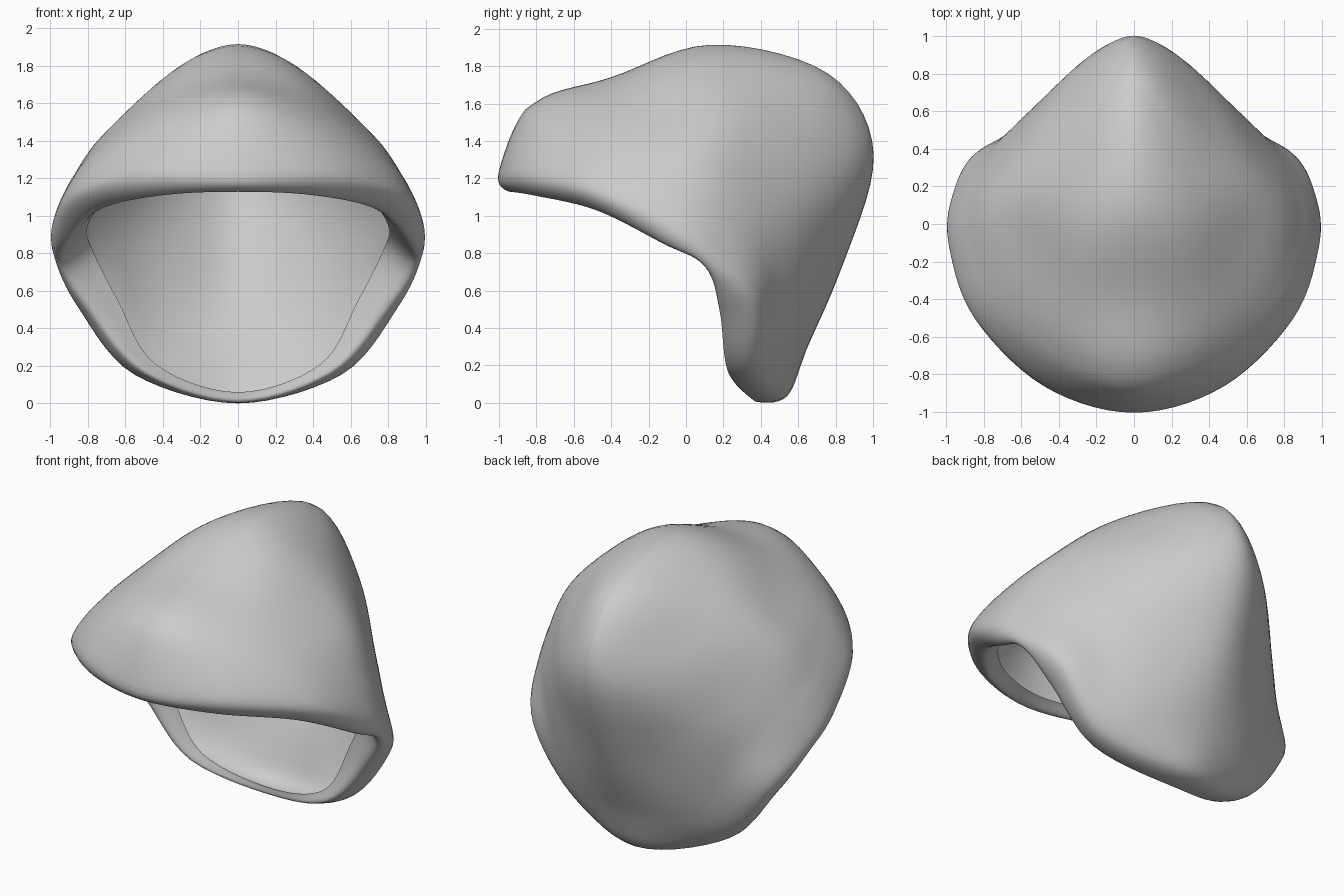
import bpy
from mathutils import Vector

if "Cube" in bpy.data.objects:
    bpy.data.objects.remove(bpy.data.objects["Cube"])

# Half rings (right side), each from the front centre round to the bottom centre
LIP = [(0, -.86, 1.17), (.38, -.74, 1.16), (.68, -.42, 1.09), (.80, -.08, .95),
       (.78, .15, .83), (.64, .23, .55), (.44, .26, .21), (0, .36, .06)]
RIM = [(0, -.95, 1.13), (.42, -.82, 1.11), (.76, -.48, 1.03), (.92, -.12, .85),
       (.93, .10, .73), (.79, .185, .49), (.50, .23, .16), (0, .38, .005)]
BRIM = [(0, -1.0, 1.24), (.48, -.86, 1.23), (.85, -.50, 1.14), (.985, -.12, .96),
        (.97, .14, .80), (.85, .36, .54), (.56, .38, .17), (0, .54, .035)]
FLANK = [(0, -.82, 1.61), (.42, -.69, 1.50), (.74, -.38, 1.36), (.90, -.02, 1.16),
         (.84, .28, .97), (.68, .48, .72), (.46, .54, .32), (0, .645, .28)]
SLOPE = [(0, -.40, 1.74), (.36, -.36, 1.66), (.63, -.08, 1.51), (.75, .15, 1.37),
         (.68, .41, 1.17), (.54, .62, .97), (.32, .74, .78), (0, .84, .73)]
CROWN = [(0, .13, 1.92), (.21, .13, 1.86), (.38, .23, 1.73), (.45, .39, 1.60),
         (.42, .60, 1.46), (.32, .79, 1.36), (.18, .935, 1.31), (0, 1.01, 1.33)]
APEX = Vector((0, .76, 1.76))
AROUND, ALONG = 7, 7


def spline(p0, p1, p2, p3, t):
    return 0.5 * (2 * p1 + (p2 - p0) * t + (2 * p0 - 5 * p1 + 4 * p2 - p3) * t * t
                  + (3 * p1 - p0 - 3 * p2 + p3) * t ** 3)


def full_ring(half):
    """Mirror a half ring and smooth it into a closed loop."""
    pts = [Vector(p) for p in half]
    pts += [Vector((-p.x, p.y, p.z)) for p in pts[-2:0:-1]]
    n = len(pts)
    return [spline(pts[i - 1], pts[i], pts[(i + 1) % n], pts[(i + 2) % n], s / AROUND)
            for i in range(n) for s in range(AROUND)]


rings = [full_ring(r) for r in (LIP, RIM, BRIM, FLANK, SLOPE, CROWN)]
n = len(rings[0])

# Smooth strands from the inner lip to the apex, each continuing into its opposite
strands = []
for i in range(n):
    p = [r[i] for r in rings]
    p = [2 * p[0] - p[1]] + p + [APEX, rings[-1][(i + n // 2) % n]]
    strands.append([spline(*p[k:k + 4], s / ALONG)
                    for k in range(len(p) - 3) for s in range(ALONG)])

# Hood shell with rolled rim, open at the face
rows = len(strands[0])
verts = [strands[i][k] for k in range(rows) for i in range(n)] + [APEX]
faces = [(k * n + i, k * n + (i + 1) % n, (k + 1) * n + (i + 1) % n, (k + 1) * n + i)
         for k in range(rows - 1) for i in range(n)]
last = (rows - 1) * n
faces += [(last + i, last + (i + 1) % n, len(verts) - 1) for i in range(n)]

mesh = bpy.data.meshes.new("hood")
mesh.from_pydata(verts, [], faces)
mesh.polygons.foreach_set("use_smooth", [True] * len(faces))
hood = bpy.data.objects.new("hood", mesh)
bpy.context.collection.objects.link(hood)

# Even out the dome above the brim, fading towards the apex
dome = hood.vertex_groups.new(name="dome")
for k in range(3 * ALONG, rows):
    dome.add(range(k * n, (k + 1) * n), min(1.0, (rows - 1 - k) / 9), 'REPLACE')
smooth = hood.modifiers.new("even_dome", 'SMOOTH')
smooth.factor, smooth.iterations, smooth.vertex_group = 0.5, 10, dome.name
